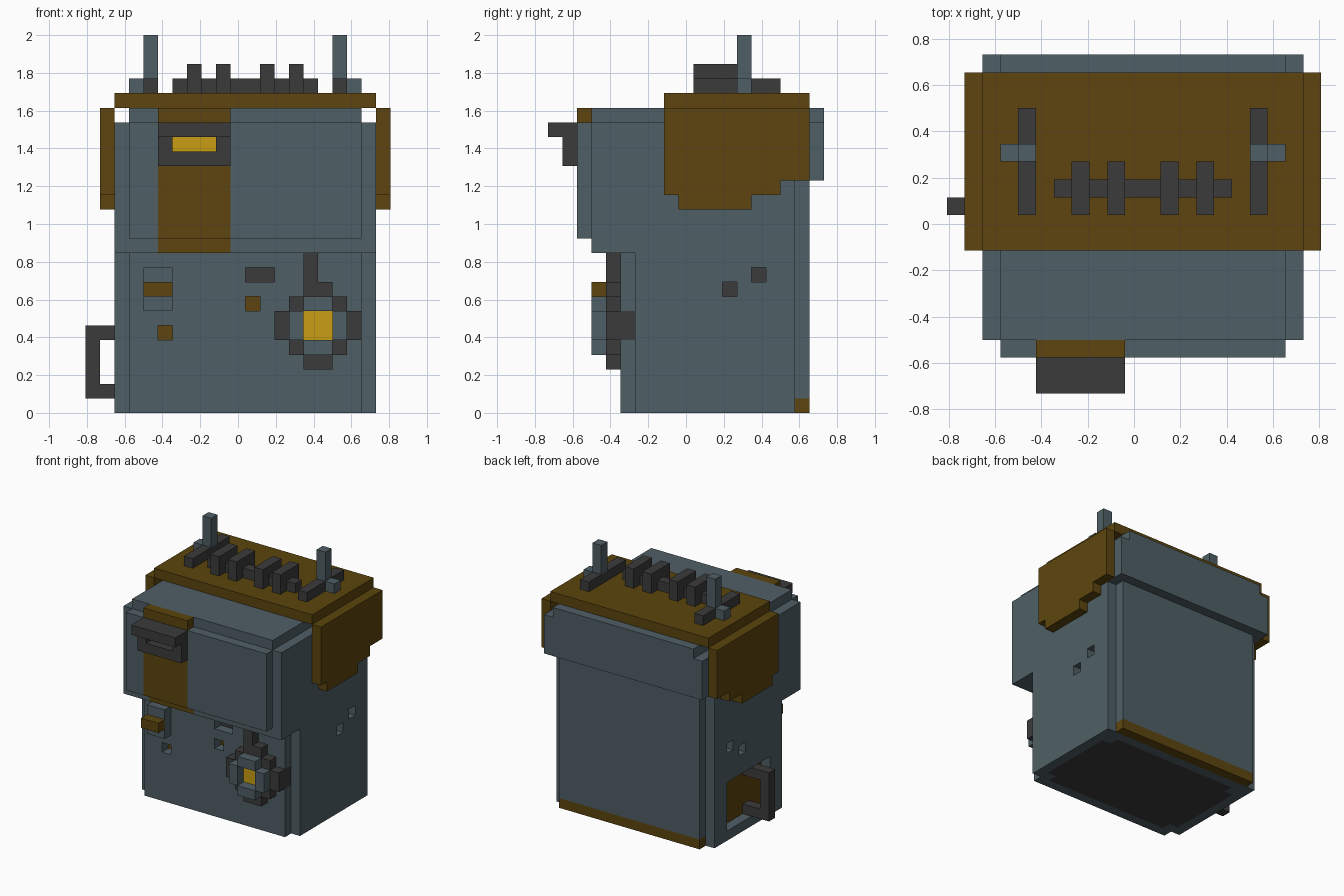
import bpy, bmesh
from mathutils import Vector

if "Cube" in bpy.data.objects:
    bpy.data.objects.remove(bpy.data.objects["Cube"])

# Block-built backpack: each part is filled on a 21 x 19 x 26 grid of cubes,
# then every part becomes one object made only of its visible cube faces.
U = 1 / 13
ORIGIN = Vector((10.5, 9.5, 0))


def linear(h):
    vals = [int(h[i:i + 2], 16) / 255 for i in (0, 2, 4)]
    return [v / 12.92 if v <= 0.04045 else ((v + 0.055) / 1.055) ** 2.4 for v in vals] + [1]


COLOURS = {"steel": "4f5f65", "brown": "5d450e", "dark_grey": "3b3b3b", "gold": "c99e12"}
mats = {}
for name, h in COLOURS.items():
    mats[name] = bpy.data.materials.new(name)
    mats[name].diffuse_color = linear(h)

cells = {}


def region(x, y, z):
    return [(i, j, k) for i in range(*x) for j in range(*y) for k in range(*z)]


def fill(part, colour, x, y, z):
    for c in region(x, y, z):
        cells[c] = (part, colour)


def dig(x, y, z):
    for c in region(x, y, z):
        cells.pop(c, None)


# bag body with stepped corners
fill("bag_body", "steel", (3, 19), (5, 18), (0, 21))
fill("bag_body", "steel", (2, 20), (6, 17), (0, 20))
fill("bag_body", "brown", (3, 19), (17, 18), (0, 1))
fill("bag_body", "dark_grey", (4, 18), (6, 16), (0, 1))
fill("bag_body", "dark_grey", (3, 19), (7, 15), (0, 1))

# front flap and back panel
fill("front_flap", "steel", (2, 20), (3, 6), (11, 20))
fill("front_flap", "steel", (3, 19), (3, 8), (20, 21))
fill("front_flap", "steel", (3, 19), (2, 3), (12, 20))
fill("back_panel", "steel", (2, 20), (17, 19), (16, 20))
fill("back_panel", "steel", (3, 19), (18, 19), (20, 21))

# leather cover: top plate and stepped side plates
fill("top_cover", "brown", (2, 20), (8, 18), (21, 22))
for x, part in ((1, "left_cover"), (20, "right_cover")):
    fill(part, "brown", (x, x + 1), (8, 18), (16, 21))
    fill(part, "brown", (x, x + 1), (8, 16), (15, 16))
    fill(part, "brown", (x, x + 1), (9, 14), (14, 15))

# strap and buckle on the flap
fill("strap", "brown", (5, 10), (2, 3), (12, 21))
fill("strap", "brown", (5, 10), (3, 4), (11, 12))
fill("strap", "gold", (6, 9), (2, 3), (18, 19))
fill("buckle", "dark_grey", (5, 10), (1, 2), (17, 20))
fill("buckle", "dark_grey", (5, 10), (0, 1), (19, 20))
dig((6, 9), (1, 2), (18, 19))

# small latch on the front
fill("latch", "steel", (4, 6), (4, 5), (7, 10))
fill("latch", "brown", (4, 6), (3, 4), (8, 9))

# round valve with pipe
fill("valve_ring", "dark_grey", (14, 18), (4, 5), (4, 8))
fill("valve_ring", "dark_grey", (13, 19), (4, 6), (5, 7))
fill("valve_ring", "dark_grey", (15, 17), (4, 5), (3, 9))
fill("valve_ring", "dark_grey", (15, 16), (4, 5), (9, 11))
fill("valve_ring", "gold", (15, 17), (4, 5), (5, 7))
fill("valve_rim", "steel", (14, 18), (3, 4), (5, 7))
fill("valve_rim", "steel", (15, 17), (3, 4), (4, 8))
dig((15, 17), (3, 4), (5, 7))

# sunken holes in the front
for x, z, colour in (((11, 13), 9, "dark_grey"), ((11, 12), 7, "brown"), ((5, 6), 5, "brown")):
    dig(x, (5, 6), (z, z + 1))
    fill("bag_body", colour, x, (6, 7), (z, z + 1))

# sunken holes in both sides
for outer, inner in ((2, 3), (19, 18)):
    for y, z in ((12, 8), (14, 9)):
        dig((outer, outer + 1), (y, y + 1), (z, z + 1))
        fill("bag_body", "dark_grey", (inner, inner + 1), (y, y + 1), (z, z + 1))

# left side recess and handle
dig((2, 3), (8, 15), (1, 6))
fill("bag_body", "brown", (3, 4), (8, 15), (1, 6))
fill("side_handle", "dark_grey", (0, 1), (10, 11), (1, 6))
for z in (1, 5):
    fill("side_handle", "dark_grey", (0, 3), (10, 11), (z, z + 1))

# top rail with teeth
fill("top_rail", "dark_grey", (6, 16), (11, 12), (22, 23))
for x in (7, 9, 12, 14):
    fill("top_rail", "dark_grey", (x, x + 1), (10, 13), (22, 24))

# posts on feet, with a small outer bracket
for x, out, side in ((4, 3, "left"), (17, 18, "right")):
    fill(side + "_foot", "dark_grey", (x, x + 1), (10, 16), (22, 23))
    fill(side + "_post", "steel", (x, x + 1), (13, 14), (23, 26))
    fill(side + "_post", "steel", (out, out + 1), (13, 14), (22, 23))

# turn each part into an object of exposed faces
names = list(COLOURS)
for part in sorted({p for p, _ in cells.values()}):
    bm = bmesh.new()
    verts = {}
    for c, (p, colour) in cells.items():
        if p != part:
            continue
        for axis in range(3):
            for s in (0, 1):
                n = list(c)
                n[axis] += 2 * s - 1
                if tuple(n) in cells:
                    continue
                ring = []
                for a, b in ((0, 0), (1, 0), (1, 1), (0, 1)):
                    q = list(c)
                    q[axis] += s
                    q[(axis + 1) % 3] += a
                    q[(axis + 2) % 3] += b
                    q = tuple(q)
                    if q not in verts:
                        verts[q] = bm.verts.new((Vector(q) - ORIGIN) * U)
                    ring.append(verts[q])
                face = bm.faces.new(ring if s else ring[::-1])
                face.material_index = names.index(colour)
    mesh = bpy.data.meshes.new(part)
    bm.to_mesh(mesh)
    bm.free()
    for name in names:
        mesh.materials.append(mats[name])
    bpy.context.collection.objects.link(bpy.data.objects.new(part, mesh))

for m in bpy.data.materials:
    if m.users and not m.is_grease_pencil:
        m.use_nodes = True
        m.node_tree.nodes["Principled BSDF"].inputs["Base Color"].default_value = m.diffuse_color
